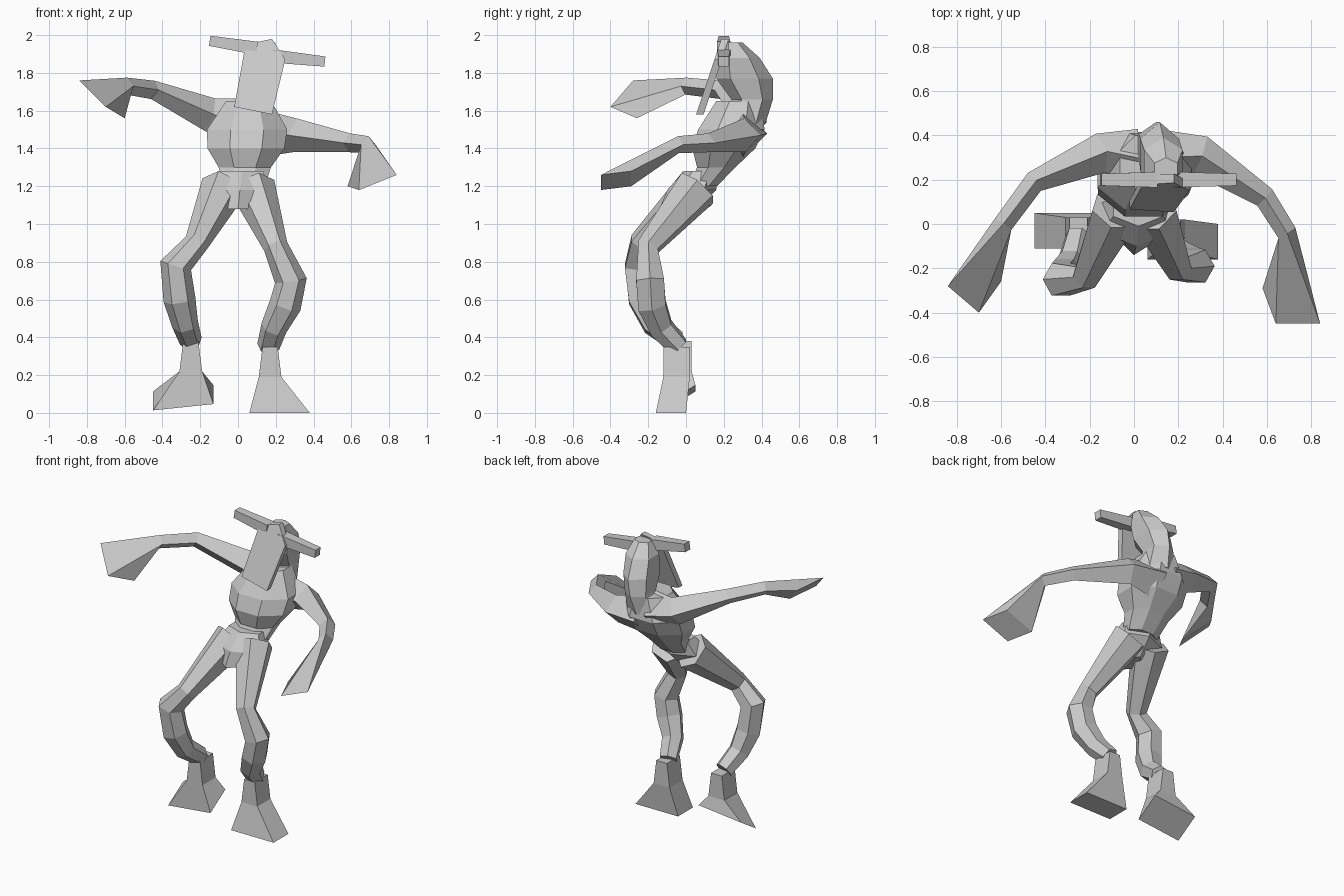
import bpy, bmesh, math
from mathutils import Vector

if "Cube" in bpy.data.objects:
    bpy.data.objects.remove(bpy.data.objects["Cube"], do_unlink=True)

clay = bpy.data.materials.new("plain grey")
clay.use_nodes = True
grey = (0.6, 0.6, 0.6, 1)
clay.diffuse_color = grey
clay.node_tree.nodes["Principled BSDF"].inputs["Base Color"].default_value = grey

RIGHT, BACK, UP = Vector((1, 0, 0)), Vector((0, 1, 0)), Vector((0, 0, 1))
CORNERS = ((1, 1), (-1, 1), (-1, -1), (1, -1))


def loft(name, rings):
    """Flat-faced skin over a row of rings, closed at both ends."""
    bm = bmesh.new()
    rows = [[bm.verts.new(point) for point in ring] for ring in rings]
    count = len(rows[0])
    for lower, upper in zip(rows, rows[1:]):
        for i in range(count):
            j = (i + 1) % count
            bm.faces.new((lower[i], lower[j], upper[j], upper[i]))
    bm.faces.new(rows[0])
    bm.faces.new(rows[-1])
    bmesh.ops.recalc_face_normals(bm, faces=bm.faces)
    mesh = bpy.data.meshes.new(name)
    bm.to_mesh(mesh)
    bm.free()
    mesh.materials.append(clay)
    bpy.context.collection.objects.link(bpy.data.objects.new(name, mesh))


def polygon(center, across, along, sides, turn=0):
    """Regular polygon stretched to the two half-axis vectors."""
    angles = [turn + math.tau * k / sides for k in range(sides)]
    return [center + across * math.cos(a) + along * math.sin(a) for a in angles]


def rectangle(center, across, along):
    return [center + across * sx + along * sy for sx, sy in CORNERS]


def stack(name, x, lean, sides, levels):
    """Upright body of level rings: depth position, height, half width, half depth."""
    base = levels[0][1]
    rings = []
    for y, z, width, depth in levels:
        center = Vector((x + lean * (z - base), y, z))
        rings.append(polygon(center, RIGHT * width, BACK * depth, sides, math.pi / sides))
    loft(name, rings)


def limb_rings(path, radii, sides, hint, turn=0):
    """Rings square to a path, mirrored on the right side of the body."""
    points = [Vector(p) for p in path]
    last = len(points) - 1
    mirror = math.copysign(1, points[last].x)
    rings = []
    for i, (point, radius) in enumerate(zip(points, radii)):
        heading = (points[min(i + 1, last)] - points[max(i - 1, 0)]).normalized()
        across = hint.cross(heading).normalized()
        along = heading.cross(across)
        rings.append(polygon(point, across * radius * mirror, along * radius, sides, turn))
    return rings


def arm(name, path, palm, spread, reach):
    """Four-sided arm ending in a flared, slanted hand."""
    palm, spread, reach = Vector(palm), Vector(spread), Vector(reach)
    rings = limb_rings(path, (0.13, 0.09, 0.05, 0.045), 4, UP)
    hand = rectangle(palm, reach, spread)
    # start at the trailing upper corner so that the hand does not twist
    loft(name, rings + [[hand[1], hand[0], hand[3], hand[2]]])


def leg(name, path):
    loft(name, limb_rings(path, (0.12, 0.065, 0.085, 0.085, 0.07, 0.06), 6, BACK))


def foot(name, ankle, sole, lift):
    """Narrow ankle flaring to a wide sole, its heel raised by lift."""
    ankle, sole = Vector(ankle), Vector(sole)
    neck = rectangle(ankle, RIGHT * 0.04, BACK * 0.07)
    instep = rectangle(ankle - UP * 0.16, RIGHT * 0.06, BACK * 0.07)
    base = rectangle(sole, RIGHT * 0.16 + UP * lift / 3, BACK * 0.08 + UP * lift)
    loft(name, [neck, instep, base])


def horn(name, root, tip):
    """Slim square bar, a little deeper where it meets the head."""
    loft(name, limb_rings((root, tip), (0.05, 0.038), 4, UP, math.pi / 4))


# Trunk
stack("torso", 0.03, 0.06, 8, [
    (0.09, 1.2, 0.12, 0.08),
    (0.16, 1.3, 0.15, 0.11),
    (0.2, 1.4, 0.22, 0.18),
    (0.24, 1.5, 0.23, 0.19),
    (0.28, 1.65, 0.13, 0.13)])
stack("pelvis", 0, 0.1, 6, [
    (-0.04, 1.08, 0.06, 0.1),
    (0.03, 1.18, 0.18, 0.13),
    (0.08, 1.28, 0.13, 0.09)])

# Arms and hands
arm("left_arm",
    [(0.1, 0.3, 1.48), (0.3, 0.31, 1.47), (0.59, 0.12, 1.43), (0.69, -0.04, 1.42)],
    palm=(0.71, -0.37, 1.23), spread=(0.1, 0, 0.04), reach=(0.03, -0.08, -0.01))
arm("right_arm",
    [(0, 0.3, 1.54), (-0.15, 0.32, 1.58), (-0.45, 0.19, 1.71), (-0.59, 0, 1.73)],
    palm=(-0.72, -0.27, 1.66), spread=(-0.07, 0.06, 0.07), reach=(-0.05, -0.07, 0.03))

# Bent legs and feet
leg("left_leg", [
    (0.08, 0.06, 1.19), (0.2, -0.2, 0.88), (0.28, -0.19, 0.7),
    (0.25, -0.18, 0.57), (0.19, -0.13, 0.45), (0.16, -0.04, 0.35)])
leg("right_leg", [
    (-0.08, 0.06, 1.19), (-0.22, -0.24, 0.9), (-0.33, -0.25, 0.78),
    (-0.31, -0.23, 0.6), (-0.28, -0.17, 0.47), (-0.25, -0.05, 0.38)])
foot("left_foot", ankle=(0.17, -0.05, 0.35), sole=(0.22, -0.08, 0), lift=0)
foot("right_foot", ankle=(-0.25, -0.04, 0.38), sole=(-0.29, -0.03, 0.08), lift=0.05)

# Head
stack("head", 0.08, 0.15, 6, [
    (0.32, 1.53, 0.12, 0.1),
    (0.35, 1.66, 0.09, 0.11),
    (0.31, 1.77, 0.1, 0.15),
    (0.28, 1.88, 0.1, 0.11),
    (0.25, 1.96, 0.06, 0.05)])

# Sloping face plate hanging in front of the head
outline = [(-0.02, 1.62), (0.18, 1.58), (0.25, 1.87), (0.18, 1.98), (0.04, 1.95)]
front = [Vector((x, 0.06 + (z - 1.6) / 3, z)) for x, z in outline]
loft("face_plate", [front, [point + BACK * 0.04 for point in front]])

# Horns
horn("left_horn", (0.18, 0.2, 1.89), (0.46, 0.2, 1.86))
horn("right_horn", (0.1, 0.2, 1.93), (-0.15, 0.2, 1.97))
